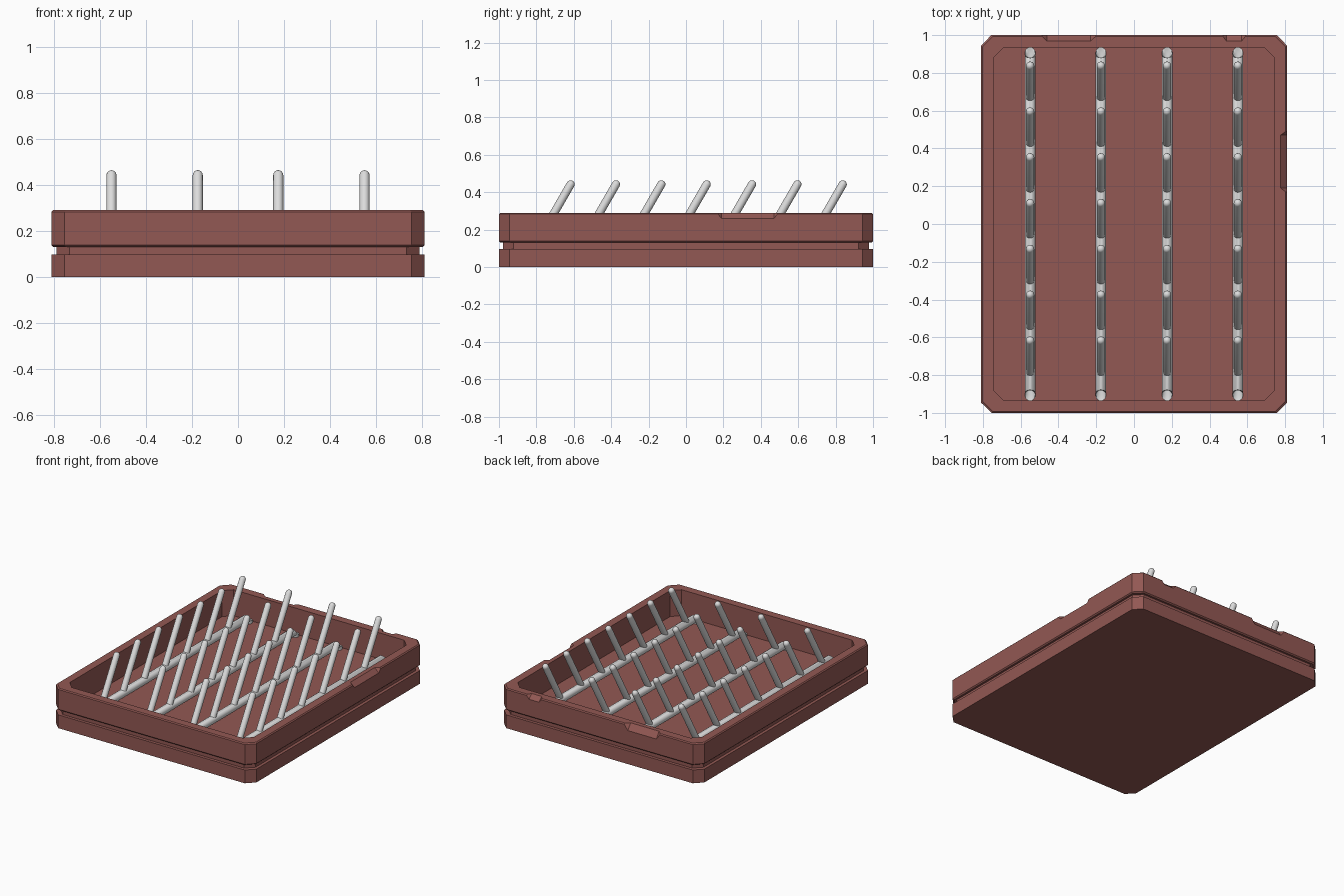
import bpy, bmesh, math
from mathutils import Vector, Matrix

if "Cube" in bpy.data.objects:
    bpy.data.objects.remove(bpy.data.objects["Cube"])

def material(name, rgb):
    m = bpy.data.materials.new(name)
    m.diffuse_color = (*rgb, 1)
    m.use_nodes = True
    m.node_tree.nodes["Principled BSDF"].inputs["Base Color"].default_value = m.diffuse_color
    return m

BROWN = material("red_brown", (0.29, 0.098, 0.087))
STEEL = material("light_steel", (0.72, 0.72, 0.72))

def make(name, bm, mat):
    bmesh.ops.recalc_face_normals(bm, faces=bm.faces)
    me = bpy.data.meshes.new(name)
    bm.to_mesh(me)
    bm.free()
    me.materials.append(mat)
    ob = bpy.data.objects.new(name, me)
    bpy.context.collection.objects.link(ob)
    return ob

def loft(bm, rings):
    """Skin a list of equal-length closed rings and cap both ends."""
    vs = [[bm.verts.new(p) for p in r] for r in rings]
    for a, b in zip(vs, vs[1:]):
        for i in range(len(a)):
            j = (i + 1) % len(a)
            bm.faces.new((a[i], a[j], b[j], b[i]))
    bm.faces.new(vs[0])
    bm.faces.new(vs[-1])

# Tray: chamfered rectangle lofted through (inset, height) steps
def ring(inset, z, c=0.055):
    x, y = 0.81 - inset, 1.0 - inset
    return [(x, y - c, z), (x - c, y, z), (c - x, y, z), (-x, y - c, z),
            (-x, c - y, z), (c - x, -y, z), (x - c, -y, z), (x, c - y, z)]

FLOOR = 0.1
profile = [(0, 0), (0, 0.097), (0.022, 0.097), (0.022, 0.13), (0.008, 0.13),
           (0, 0.138), (0, 0.283), (0.007, 0.29), (0.065, 0.29), (0.065, FLOOR)]
bm = bmesh.new()
loft(bm, [ring(i, z) for i, z in profile])
tray = make("tray", bm, BROWN)

# Chips broken out of the outer top edge
def chip(name, matrix, a, b, taper, depth, drop):
    """Edge runs along local x; local -y points into the tray."""
    bm = bmesh.new()
    o = 0.02
    pts = [(a, o, 0), (b, o, 0), (a, 0, o), (b, 0, o), (a, o, o), (b, o, o),
           (a + taper, -depth, 0), (b - taper, -depth, 0),
           (a + taper, -depth, o), (b - taper, -depth, o),
           (a + taper, 0, -drop), (b - taper, 0, -drop),
           (a + taper, o, -drop), (b - taper, o, -drop)]
    for p in pts:
        bm.verts.new(matrix @ Vector(p))
    res = bmesh.ops.convex_hull(bm, input=bm.verts)
    bmesh.ops.delete(bm, geom=[v for v in bm.verts if not v.link_faces], context='VERTS')
    cut = make(name, bm, BROWN)
    cut.hide_render = True
    cut.hide_set(True)
    mod = tray.modifiers.new(name, 'BOOLEAN')
    mod.operation = 'DIFFERENCE'
    mod.solver = 'EXACT'
    mod.object = cut

back = Matrix.Translation((0, 1.0, 0.29))
right = Matrix.Translation((0.81, 0, 0.29)) @ Matrix.Rotation(-math.pi / 2, 4, 'Z')
chip("chip_cutter_back_left", back, -0.51, -0.18, 0.05, 0.032, 0.045)
chip("chip_cutter_back_right", back, 0.45, 0.61, 0.04, 0.032, 0.03)
chip("chip_cutter_side", right, -0.51, -0.15, 0.04, 0.034, 0.03)

# Rails and slanted pegs
def tube(name, path, r, sides=16):
    """Round rod in the yz plane; path entries are (y, z, tilt, radius factor)."""
    bm = bmesh.new()
    rings = []
    for y, z, t, k in path:
        rings.append([(r * k * math.cos(s), y + r * k * math.sin(s) * math.cos(t),
                       z + r * k * math.sin(s) * math.sin(t))
                      for s in (2 * math.pi * i / sides for i in range(sides))])
    loft(bm, rings)
    ob = make(name, bm, STEEL)
    bpy.context.view_layer.objects.active = ob
    ob.select_set(True)
    bpy.ops.object.shade_smooth_by_angle(angle=math.radians(40))
    ob.select_set(False)
    return ob

RAIL_Z, R = 0.137, 0.028
half = [(0.908, FLOOR - 0.01, math.pi, 1), (0.908, 0.115, math.pi, 1),
        (0.903, 0.126, math.radians(150), 1), (0.892, 0.134, math.radians(115), 1),
        (0.875, RAIL_Z, math.radians(90), 1)]
rail_path = half + [(-y, z, math.pi - t, k) for y, z, t, k in reversed(half)]

TILT = math.radians(30)
d = Vector((0, math.sin(TILT), math.cos(TILT)))
PEG_R = 0.022
def peg_path(y_tip):
    tip = Vector((0, y_tip - 0.002, 0.442))       # centre of the round end
    steps = [(-0.355, 1), (0, 1)] + [(PEG_R * math.sin(a), math.cos(a))
             for a in (math.radians(q) for q in (22, 45, 65, 82))]
    return [(*(tip + d * s).yz, -TILT, k) for s, k in steps]

for i, x in enumerate((-0.55, -0.175, 0.175, 0.55)):
    tube(f"rail_{i + 1}", rail_path, R).location.x = x
    for j in range(7):
        tube(f"peg_{i + 1}_{j + 1}", peg_path(-0.615 + 0.2425 * j), PEG_R).location.x = x
